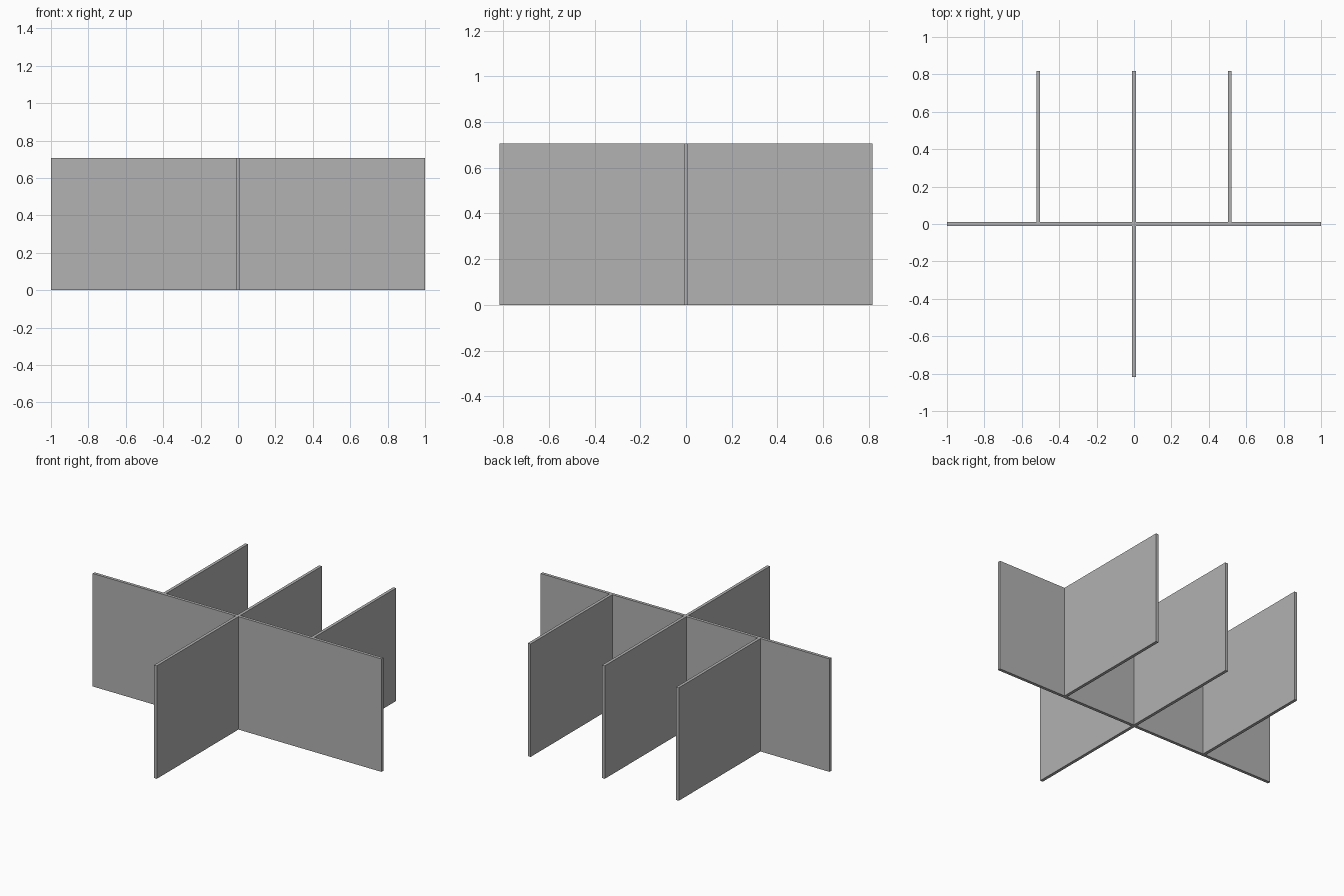
import bpy

cube = bpy.data.objects.get("Cube")
if cube:
    bpy.data.objects.remove(cube, do_unlink=True)

HEIGHT = 0.707
HALF = 0.0095     # half of the panel thickness
DEPTH = 0.817     # reach of the dividers from the centre
SIDE = 0.513      # offset of the outer rear dividers

grey = bpy.data.materials.new("panel grey")
grey.use_nodes = True
colour = (0.445, 0.445, 0.445, 1)
grey.diffuse_color = colour
grey.node_tree.nodes["Principled BSDF"].inputs["Base Color"].default_value = colour


def panel(name, x0, x1, y0, y1):
    """Upright flat panel standing on the ground."""
    bpy.ops.mesh.primitive_cube_add(size=1, location=((x0 + x1) / 2, (y0 + y1) / 2, HEIGHT / 2))
    obj = bpy.context.object
    obj.name = name
    obj.scale = (x1 - x0, y1 - y0, HEIGHT)
    bpy.ops.object.transform_apply(location=False, rotation=False, scale=True)
    obj.data.materials.append(grey)


# Long wall across the middle
panel("main_wall", -1, 1, -HALF, HALF)

# Single front divider
panel("front_divider", -HALF, HALF, -DEPTH, -HALF)

# Three rear dividers butting against the wall
for name, x in (("right", -SIDE), ("centre", 0), ("left", SIDE)):
    panel("rear_divider_" + name, x - HALF, x + HALF, HALF, DEPTH)
